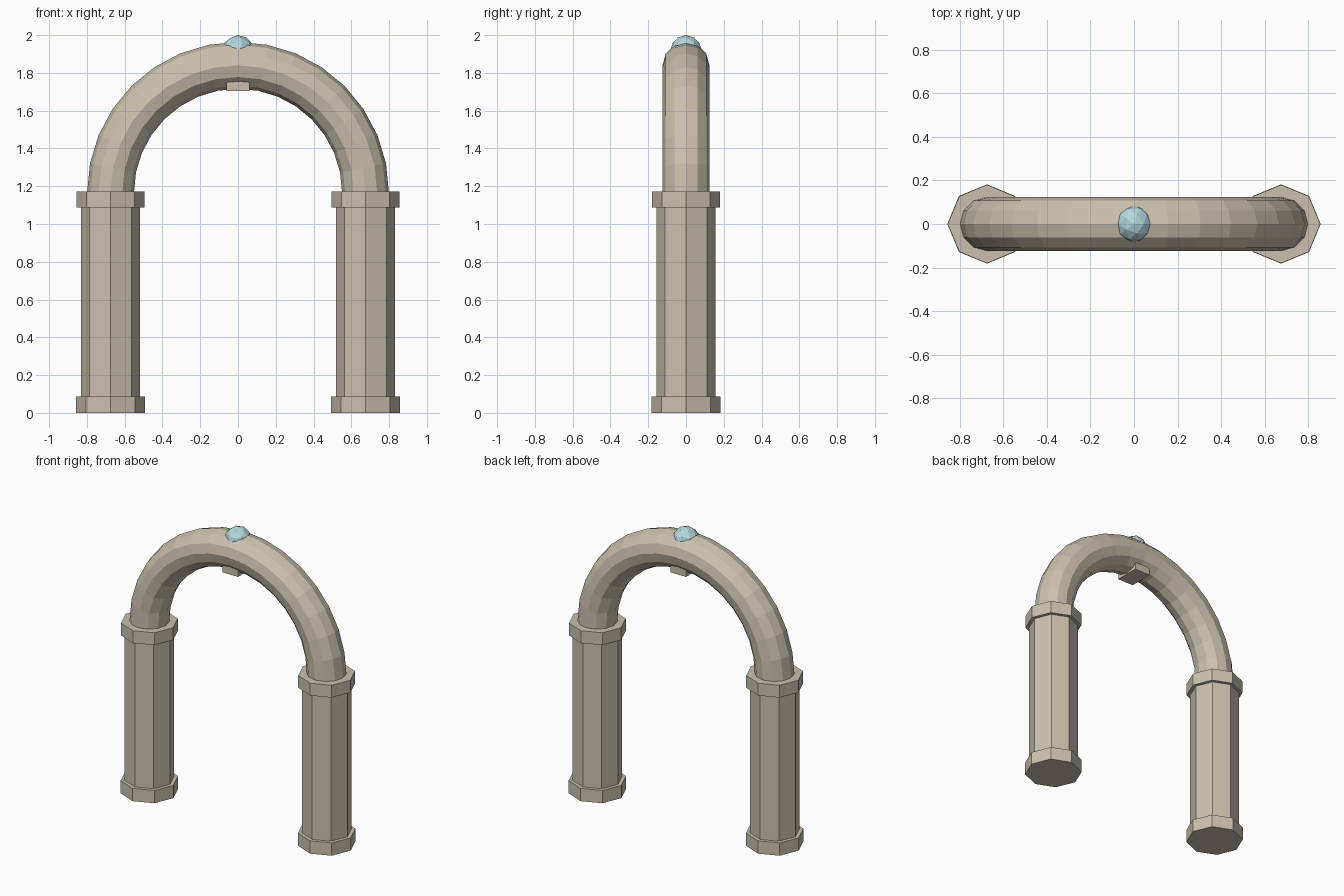
import bpy, bmesh, math
from mathutils import Matrix, Vector

if "Cube" in bpy.data.objects:
    bpy.data.objects.remove(bpy.data.objects["Cube"])


def material(name, rgb):
    m = bpy.data.materials.new(name)
    m.diffuse_color = (*rgb, 1)
    m.use_nodes = True
    m.node_tree.nodes["Principled BSDF"].inputs["Base Color"].default_value = m.diffuse_color
    return m


STONE = material("warm stone", (0.60, 0.53, 0.42))
GEM = material("pale blue gem", (0.45, 0.69, 0.72))


def finish(name, bm, mat):
    bmesh.ops.recalc_face_normals(bm, faces=bm.faces)
    me = bpy.data.meshes.new(name)
    bm.to_mesh(me)
    bm.free()
    me.materials.append(mat)
    ob = bpy.data.objects.new(name, me)
    bpy.context.collection.objects.link(ob)
    return ob


def octagon(name, x, r, z0, z1):
    bm = bmesh.new()
    bmesh.ops.create_cone(bm, cap_ends=True, segments=8, radius1=r, radius2=r,
                          depth=z1 - z0,
                          matrix=Matrix.Translation((x, 0, (z0 + z1) / 2)))
    finish(name, bm, STONE)


# Two octagonal columns with base and capital
R = 0.675
for side, x in (("left", -R), ("right", R)):
    octagon(side + "_base", x, 0.182, 0, 0.088)
    octagon(side + "_shaft", x, 0.157, 0.08, 1.10)
    octagon(side + "_capital", x, 0.18, 1.087, 1.172)

# Half-ring arch: 12-sided section, 16 steps
ZC = 1.165
bm = bmesh.new()
rings = []
for i in range(17):
    a = math.pi * i / 16
    ring = []
    for j in range(12):
        b = math.tau * j / 12
        d = R + 0.124 * math.cos(b)
        ring.append(bm.verts.new((d * math.cos(a), 0.124 * math.sin(b),
                                  ZC + d * math.sin(a))))
    rings.append(ring)
for p, q in zip(rings, rings[1:]):
    for j in range(12):
        k = (j + 1) % 12
        bm.faces.new((p[j], p[k], q[k], q[j]))
bm.faces.new(rings[0])
bm.faces.new(rings[-1])
finish("arch", bm, STONE)

# Small block under the crown
bm = bmesh.new()
bmesh.ops.create_cube(bm, size=1, matrix=Matrix.Translation((0, 0, 1.75)) @
                      Matrix.Diagonal((0.12, 0.17, 0.094, 1)))
finish("keystone", bm, STONE)

# Faceted gem set into the crown
bm = bmesh.new()
bmesh.ops.create_icosphere(bm, subdivisions=2, radius=0.085,
                           matrix=Matrix.Translation((0, 0, 1.915)))
finish("gem", bm, GEM)
